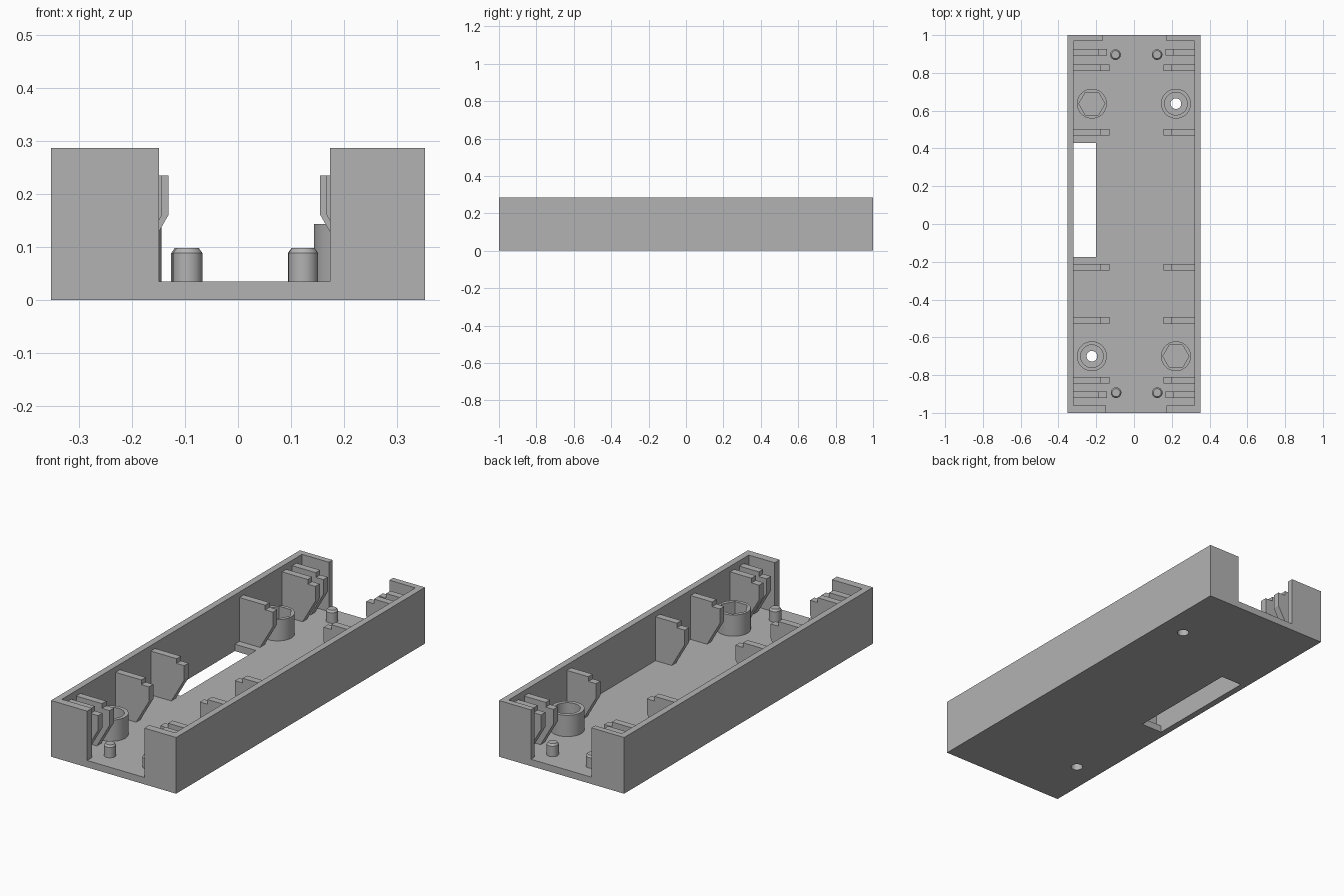
import bpy, bmesh
from math import radians
from mathutils import Matrix, Vector

if "Cube" in bpy.data.objects:
    bpy.data.objects.remove(bpy.data.objects["Cube"], do_unlink=True)

grey = bpy.data.materials.new("plain grey")
grey.use_nodes = True
grey.diffuse_color = (0.45, 0.45, 0.45, 1)
grey.node_tree.nodes["Principled BSDF"].inputs["Base Color"].default_value = grey.diffuse_color

WIDTH, HEIGHT, FLOOR = 0.352, 0.286, 0.035
INNER = 0.319


def make(name, bm):
    bmesh.ops.recalc_face_normals(bm, faces=bm.faces)
    mesh = bpy.data.meshes.new(name)
    bm.to_mesh(mesh)
    bm.free()
    mesh.materials.append(grey)
    obj = bpy.data.objects.new(name, mesh)
    bpy.context.collection.objects.link(obj)
    return obj


def box(name, x, y, z):
    bm = bmesh.new()
    size = Matrix.Diagonal((x[1] - x[0], y[1] - y[0], z[1] - z[0], 1))
    centre = Vector((sum(x), sum(y), sum(z))) / 2
    bmesh.ops.create_cube(bm, size=1, matrix=Matrix.Translation(centre) @ size)
    return make(name, bm)


def post(name, x, y, z, r, top_r=None, sides=48, turn=0):
    bm = bmesh.new()
    place = Matrix.Translation((x, y, sum(z) / 2)) @ Matrix.Rotation(turn, 4, "Z")
    bmesh.ops.create_cone(bm, cap_ends=True, segments=sides, radius1=r,
                          radius2=r if top_r is None else top_r,
                          depth=z[1] - z[0], matrix=place)
    return make(name, bm)


def select(obj):
    bpy.ops.object.select_all(action="DESELECT")
    obj.select_set(True)
    bpy.context.view_layer.objects.active = obj


def combine(target, tool, operation="DIFFERENCE"):
    tool.hide_render = True
    mod = target.modifiers.new("combine", "BOOLEAN")
    mod.operation, mod.solver, mod.object = operation, "EXACT", tool
    select(target)
    bpy.ops.object.modifier_apply(modifier=mod.name)
    bpy.data.objects.remove(tool, do_unlink=True)


def smooth(obj):
    select(obj)
    bpy.ops.object.shade_smooth_by_angle(angle=radians(30))


# Open-ended tray with a slot along its right side
tray = box("tray", (-WIDTH, WIDTH), (-1, 1), (0, HEIGHT))
combine(tray, box("cavity", (-INNER, INNER), (-0.96, 0.97), (FLOOR, 0.4)))
combine(tray, box("front_opening", (-0.149, 0.173), (-1.1, -0.9), (FLOOR, 0.4)))
combine(tray, box("back_opening", (-0.168, 0.173), (0.9, 1.1), (FLOOR, 0.4)))
combine(tray, box("slot", (-INNER, -0.2), (-0.175, 0.43), (-0.1, 0.1)))

# Screw bosses: hexagonal nut pockets on one diagonal, drilled ones on the other
for x, y, hexagonal in [(-0.223, 0.637, True), (0.222, 0.637, False),
                        (-0.223, -0.70, False), (0.222, -0.70, True)]:
    boss = post("nut_boss" if hexagonal else "screw_boss", x, y, (0.02, 0.143), 0.079)
    if hexagonal:
        combine(boss, post("pocket", x, y, (0.05, 0.2), 0.069, sides=6, turn=radians(30)))
    else:
        combine(boss, post("counterbore", x, y, (0.05, 0.2), 0.06))
        for part in (boss, tray):
            combine(part, post("screw_hole", x, y, (-0.1, 0.2), 0.028))
    smooth(boss)

# Locating pins with chamfered tops
for x, y in [(-0.098, 0.897), (0.122, 0.897), (-0.095, -0.893), (0.123, -0.893)]:
    pin = post("locating_pin", x, y, (0.03, 0.088), 0.028)
    combine(pin, post("pin_tip", x, y, (0.088, 0.098), 0.028, 0.021), "UNION")
    smooth(pin)


# Stepped support ribs on both long walls
def rib(name, side, tip, y, thick=0.035):
    step = tip + 0.043
    profile = [(0.33, 0.03), (tip + 0.075, 0.03), (tip, 0.16), (tip, 0.234),
               (step, 0.234), (step, 0.258), (0.33, 0.258)]
    bm = bmesh.new()
    face = bm.faces.new([bm.verts.new((side * x, y - thick / 2, z)) for x, z in profile])
    out = bmesh.ops.extrude_face_region(bm, geom=[face])
    moved = [v for v in out["geom"] if isinstance(v, bmesh.types.BMVert)]
    bmesh.ops.translate(bm, verts=moved, vec=(0, thick, 0))
    return make(name, bm)


for y in (0.909, 0.827, 0.485, -0.228, -0.511, -0.827, -0.903):
    setback = 0.012 if abs(y) > 0.85 else 0
    rib("right_rib", -1, 0.131 + setback, y)
    rib("left_rib", 1, 0.155 + setback, y)
